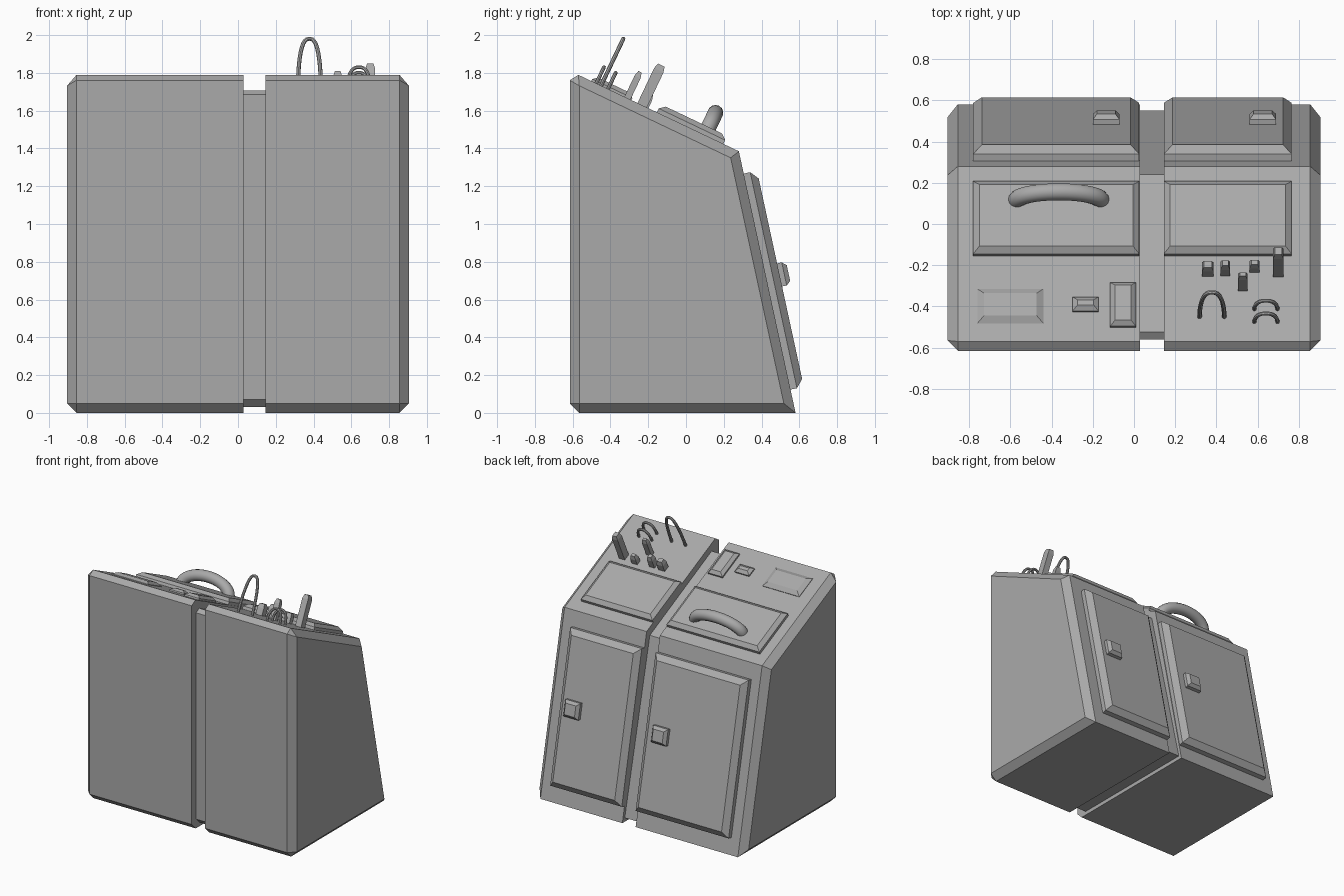
import bpy, bmesh, math
from mathutils import Matrix, Vector

cube = bpy.data.objects.get("Cube")
if cube:
    bpy.data.objects.remove(cube, do_unlink=True)

grey = bpy.data.materials.new("plain_grey")
grey.use_nodes = True
grey.diffuse_color = (0.4, 0.4, 0.4, 1)
grey.node_tree.nodes["Principled BSDF"].inputs["Base Color"].default_value = (0.4, 0.4, 0.4, 1)


def finish(name, bm):
    bmesh.ops.recalc_face_normals(bm, faces=bm.faces)
    mesh = bpy.data.meshes.new(name)
    bm.to_mesh(mesh)
    bm.free()
    mesh.materials.append(grey)
    obj = bpy.data.objects.new(name, mesh)
    bpy.context.collection.objects.link(obj)
    return obj


# Sloped surfaces: the top deck and the door side, each as (edge point, end point)
RIDGE = Vector((0, 0.28, 1.385))
DECK_END = Vector((0, -0.615, 1.811))
DOOR_END = Vector((0, 0.58, 0))


def frame(end, x, dist, lift=0):
    """Local frame on a slope: X across, Z outward, dist measured from the ridge."""
    along = (end - RIDGE).normalized()
    normal = Vector((0, abs(along.z), abs(along.y)))
    side = Vector((1, 0, 0))
    m = Matrix((side, normal.cross(side), normal)).transposed().to_4x4()
    m.translation = RIDGE + along * dist + normal * lift + side * x
    return m


def deck(x, y, lift=0):
    scale = (DECK_END - RIDGE).length / (RIDGE.y - DECK_END.y)
    return frame(DECK_END, x, (RIDGE.y - y) * scale, lift)


def door_side(x, z, lift=0):
    scale = (DOOR_END - RIDGE).length / RIDGE.z
    return frame(DOOR_END, x, (RIDGE.z - z) * scale, lift)


def prism(name, profile, x0, x1, outer_x=None, chamfer=0.05):
    """Extrude a side profile, chamfering the front edges and the outer rim."""
    bm = bmesh.new()
    loops = [[bm.verts.new((x, y, z)) for y, z in profile] for x in (x0, x1)]
    for loop in loops:
        bm.faces.new(loop)
    n = len(profile)
    for i in range(n):
        j = (i + 1) % n
        bm.faces.new((loops[0][i], loops[0][j], loops[1][j], loops[1][i]))
    front = profile[0][0]
    edges = []
    for e in bm.edges:
        a, b = (v.co for v in e.verts)
        across = abs(a.x - b.x) > 0.001
        if across and abs(a.y - front) < 0.001:
            edges.append(e)
        if not across and outer_x is not None and abs(a.x - outer_x) < 0.001:
            edges.append(e)
    bmesh.ops.bevel(bm, geom=edges, offset=chamfer, segments=1, affect='EDGES')
    return finish(name, bm)


def plate(name, matrix, w, d, base, top, inset):
    """Raised plate: straight lower rim, then a chamfer up to a flat top."""
    bm = bmesh.new()
    levels = [(-0.01, 0), (base, 0), (top, inset)]
    rings = []
    for z, i in levels:
        x, y = w / 2 - i, d / 2 - i
        rings.append([bm.verts.new((sx * x, sy * y, z))
                      for sx, sy in ((-1, -1), (1, -1), (1, 1), (-1, 1))])
    for lo, hi in zip(rings, rings[1:]):
        for k in range(4):
            bm.faces.new((lo[k], lo[k - 1], hi[k - 1], hi[k]))
    bm.faces.new(rings[0])
    bm.faces.new(rings[-1])
    bm.transform(matrix)
    return finish(name, bm)


def arch(name, matrix, half, height, radius, power=1.0, segments=20, sides=8):
    """Tube swept along a half ellipse standing on a surface."""
    bm = bmesh.new()
    rings = []
    for s in range(segments + 1):
        t = math.pi * s / segments
        c, h = math.cos(t), math.sin(t)
        centre = Vector((half * math.copysign(abs(c) ** power, c), 0, height * h))
        out = Vector((c / half, 0, h / height)).normalized()
        rings.append([bm.verts.new(centre + radius * (out * math.cos(a) + Vector((0, math.sin(a), 0))))
                      for a in (2 * math.pi * k / sides for k in range(sides))])
    for lo, hi in zip(rings, rings[1:]):
        for k in range(sides):
            bm.faces.new((lo[k], lo[k - 1], hi[k - 1], hi[k]))
    bm.faces.new(rings[0])
    bm.faces.new(rings[-1])
    bm.transform(matrix)
    obj = finish(name, bm)
    bpy.context.view_layer.objects.active = obj
    bpy.ops.object.select_all(action='DESELECT')
    obj.select_set(True)
    bpy.ops.object.shade_smooth_by_angle()
    return obj


# Cabinet bodies and the recessed strip joining them
body = [(-0.615, 0), (0.58, 0), (0.28, 1.385), (-0.615, 1.811)]
prism("right_cabinet", body, -0.905, 0.03, -0.905)
prism("left_cabinet", body, 0.145, 0.905, 0.905)
strip = [(-0.56, 0.03), (0.55, 0.03), (0.24, 1.34), (-0.56, 1.725)]
prism("joining_strip", strip, 0.02, 0.155, chamfer=0.04)

# Doors with knobs, and the large deck panels
for label, x0, x1, knob_x in (("right", -0.78, 0.025, -0.135), ("left", 0.145, 0.765, 0.625)):
    mid, width = (x0 + x1) / 2, x1 - x0
    plate(label + "_door", door_side(mid, 0.695), width, 1.17, 0.035, 0.072, 0.042)
    plate(label + "_door_knob", door_side(knob_x, 0.715, 0.072), 0.13, 0.125, 0.025, 0.048, 0.02)
    plate(label + "_deck_panel", deck(mid, 0.022), width, 0.39, 0.022, 0.047, 0.03)

# Curved lifting handle on the wide panel
arch("panel_handle", deck(-0.365, 0.10, 0.03), 0.205, 0.10, 0.042, segments=24, sides=14)

# Small raised plates on the deck
plate("wide_plate", deck(-0.6, -0.4), 0.32, 0.185, 0.004, 0.024, 0.033)
plate("small_plate", deck(-0.235, -0.392), 0.125, 0.075, 0.01, 0.028, 0.024)
plate("tall_plate", deck(-0.053, -0.395), 0.125, 0.235, 0.012, 0.032, 0.024)

# Levers: x, y, width, depth, height
levers = [(0.358, -0.232, 0.055, 0.05, 0.085), (0.443, -0.232, 0.045, 0.045, 0.1),
          (0.585, -0.217, 0.048, 0.04, 0.075), (0.7, -0.232, 0.05, 0.055, 0.235),
          (0.528, -0.31, 0.045, 0.035, 0.155)]
for n, (x, y, w, d, h) in enumerate(levers, 1):
    plate(f"lever_{n}", deck(x, y), w, d, h - 0.03, h, 0.008)

# Wire loops
arch("tall_loop", deck(0.378, -0.45), 0.06, 0.275, 0.011, power=0.75)
for n, y in enumerate((-0.475, -0.413), 1):
    arch(f"small_loop_{n}", deck(0.64, y), 0.056, 0.095, 0.01, power=0.8)
